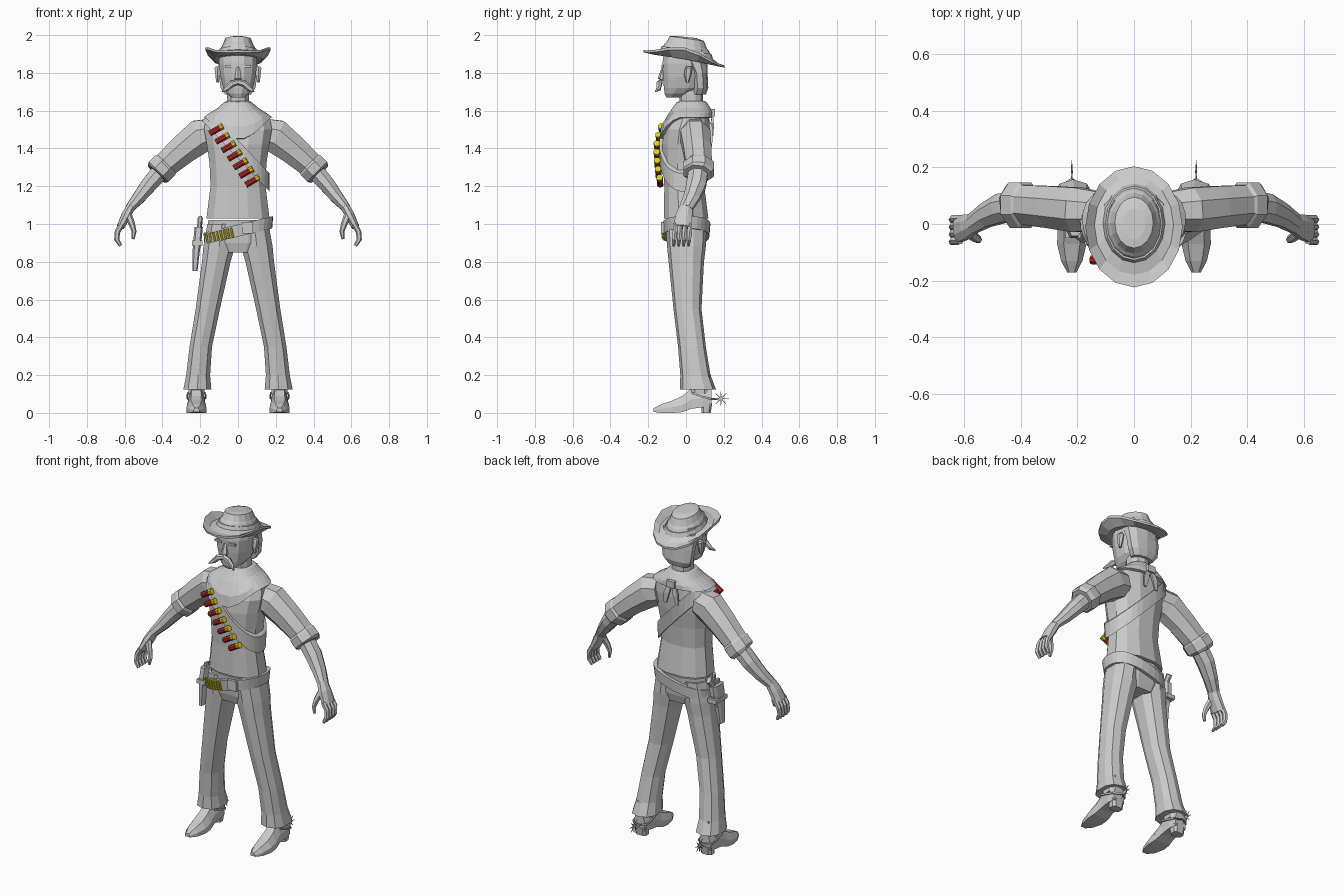
import bpy, bmesh, math
from math import sin, cos, pi
from mathutils import Vector as V


def material(name, r, g, b):
    m = bpy.data.materials.new(name)
    m.diffuse_color = (r, g, b, 1)
    return m


GREY = material("plain grey", .6, .6, .6)
RED = material("shell red", .42, .02, .02)
YELLOW = material("brass yellow", .72, .62, .01)


def loft(name, rings, mat=GREY, mirror=False, caps=True, loop=False):
    """Skin a list of point rings; optionally add the mirrored twin."""
    bm = bmesh.new()
    for s in ((1, -1) if mirror else (1,)):
        vs = [[bm.verts.new((p[0] * s, p[1], p[2])) for p in r] for r in rings]
        pairs = list(zip(vs, vs[1:])) + ([(vs[-1], vs[0])] if loop else [])
        for a, b in pairs:
            for i in range(len(a)):
                j = (i + 1) % len(a)
                bm.faces.new((a[i], a[j], b[j], b[i]))
        if caps and not loop:
            bm.faces.new(vs[0])
            bm.faces.new(vs[-1])
    bmesh.ops.recalc_face_normals(bm, faces=bm.faces)
    me = bpy.data.meshes.new(name)
    bm.to_mesh(me)
    bm.free()
    me.materials.append(mat)
    ob = bpy.data.objects.new(name, me)
    bpy.context.collection.objects.link(ob)
    return ob


def sgn_pow(c, e):
    return math.copysign(abs(c) ** e, c)


def oval(z, rx, y0, y1, cx=0, n=12, e=.85):
    """Horizontal rounded ring between depths y0 and y1."""
    return [(cx + rx * sgn_pow(cos(a), e), (y0 + y1) / 2 + (y1 - y0) / 2 * sgn_pow(sin(a), e), z)
            for a in (2 * pi * (i + .5) / n for i in range(n))]


def tube(name, pts, radii, n=8, **kw):
    """Tube through points; radii are (depth, height) pairs."""
    pts, rings = [V(p) for p in pts], []
    for i, p in enumerate(pts):
        d = (pts[min(i + 1, len(pts) - 1)] - pts[max(i - 1, 0)]).normalized()
        u = V((0, 1, 0)) if abs(d.y) < .8 else V((1, 0, 0))
        u = (u - d * u.dot(d)).normalized()
        v, (a, b) = d.cross(u), radii[i]
        rings.append([p + u * a * cos(t) + v * b * sin(t)
                      for t in (2 * pi * (k + .5) / n for k in range(n))])
    return loft(name, rings, **kw)


def box(name, c, s, **kw):
    return loft(name, [[(c[0] + x * s[0] / 2, c[1] + y * s[1] / 2, c[2] + z * s[2] / 2)
                        for x, y in ((-1, -1), (1, -1), (1, 1), (-1, 1))] for z in (-1, 1)], **kw)


# Body profile: height, half width, front, back
BODY = [(.85, .13, -.085, .09), (.9, .17, -.1, .105), (1.02, .162, -.112, .115), (1.03, .172, -.12, .122),
        (1.2, .15, -.118, .1), (1.32, .155, -.125, .11), (1.42, .17, -.13, .125), (1.5, .185, -.12, .13),
        (1.56, .175, -.09, .125), (1.6, .11, -.06, .115), (1.63, .06, -.03, .1)]


def surf(a, z, off=0):
    """Point on the body at angle a and height z, pushed out by off."""
    z = min(max(z, BODY[0][0]), BODY[-1][0])
    for p, q in zip(BODY, BODY[1:]):
        if z <= q[0]:
            t = (z - p[0]) / (q[0] - p[0])
            rx, y0, y1 = (p[k] + t * (q[k] - p[k]) for k in (1, 2, 3))
            break
    return V(((rx + off) * sgn_pow(cos(a), .85),
              (y0 + y1) / 2 + ((y1 - y0) / 2 + off) * sgn_pow(sin(a), .85), z))


def front(x, z, off):
    """Point on the front of the body at a given x."""
    return min((surf(-pi * k / 200, z, off) for k in range(201)), key=lambda p: abs(p.x - x))


def band(name, z0, slope, half, off, n=32):
    """Tilted strap hugging the body."""
    rings = []
    for i in range(n):
        a = 2 * pi * i / n
        ring = []
        for dz, o in ((-half, -.01), (-half, off), (half, off), (half, -.01)):
            z = z0
            for _ in range(30):
                z = .5 * z + .5 * min(1.6, z0 + dz + slope * surf(a, z, o).x)
            ring.append(surf(a, z, o))
        rings.append(ring)
    return loft(name, rings, loop=True)


# Torso, hips and trousers
loft("shirt", [oval(*r) for r in BODY[3:]])
loft("hips", [oval(*r) for r in BODY[:3]])
loft("trousers", [oval(z, r, f, b, c, 10) for z, c, r, f, b in (
    (1.0, .085, .08, -.108, .11), (.88, .1, .087, -.1, .105), (.8, .115, .079, -.092, .095),
    (.55, .16, .067, -.066, .082), (.35, .197, .062, -.042, .105), (.2, .211, .066, -.03, .13),
    (.125, .215, .077, -.032, .158))], mirror=True)

# Sleeves, cuffs, forearms and hands
tube("sleeve", [(.13, .045, 1.48), (.2, .05, 1.465), (.29, .06, 1.395), (.41, .07, 1.29)],
     [(.075, .085), (.085, .098), (.08, .085), (.074, .07)], mirror=True)
tube("cuff", [(.375, .067, 1.32), (.385, .067, 1.31), (.42, .067, 1.275), (.43, .065, 1.265)],
     [(.074, .072), (.087, .08), (.087, .08), (.074, .068)], mirror=True)
tube("forearm", [(.4, .068, 1.29), (.47, .055, 1.21), (.525, .03, 1.14), (.572, .0, 1.085)],
     [(.055, .052), (.056, .046), (.046, .037), (.038, .026)], mirror=True)
tube("palm", [(.565, .003, 1.095), (.592, -.01, 1.045), (.622, -.018, .985)],
     [(.036, .025), (.047, .028), (.052, .022)], mirror=True)
for i in range(4):
    y = -.058 + i * .026
    tube("finger", [(.615, y, 1.0), (.638, y, .96), (.642, y - .005, .918), (.622, y - .008, .885)],
         [(.014, .015), (.014, .015), (.013, .014), (.009, .009)], n=6, mirror=True)
tube("thumb", [(.582, -.03, 1.05), (.562, -.048, 1.0), (.55, -.055, .96), (.556, -.058, .92)],
     [(.02, .02), (.017, .017), (.014, .013), (.008, .008)], n=6, mirror=True)

# Boots with heels and shafts
loft("boot_foot", [[(.22 + w * x, y, lo + (hi - lo) * h) for x, h in
                    ((-1, 0), (1, 0), (1, .45), (.55, 1), (-.55, 1), (-1, .45))] for y, w, lo, hi in (
    (-.172, .016, .005, .025), (-.13, .038, 0, .046), (-.07, .052, 0, .066), (-.02, .05, .004, .09),
    (.03, .043, .022, .13), (.09, .045, .03, .14), (.135, .036, .035, .14))], mirror=True)
loft("boot_heel", [oval(z, r, .08, b, .22, 8, .6) for z, r, b in
                   ((0, .036, .132), (.05, .042, .14))], mirror=True)
loft("boot_shaft", [oval(z, .046, .015, .13, .22, 8) for z in (.1, .2)], mirror=True)

# Spurs
for s in (-1, 1):
    tube("spur_yoke", [(.22 + s * .046, .03, .105), (.22 + s * .05, .09, .085), (.22 + s * .045, .13, .075),
                       (.22, .16, .072), (.22, .185, .075)],
         [(.005, .007)] * 5, n=4, mirror=True)
for i in range(8):
    a = 2 * pi * i / 8
    tube("spur_spike", [(.22, .185, .075), (.22, .185 + .042 * cos(a), .075 + .042 * sin(a))],
         [(.005, .005), (.001, .001)], n=4, mirror=True)

# Neck, head and face
loft("neck", [oval(z, .06, -.035, .09, n=10) for z in (1.57, 1.74)])
loft("head", [oval(z, r, f, b) for z, r, f, b in (
    (1.67, .035, -.105, -.03), (1.69, .06, -.115, .03), (1.72, .08, -.12, .085), (1.78, .096, -.125, .1),
    (1.85, .104, -.128, .105), (1.92, .1, -.12, .108))])
loft("hair", [oval(z, r, f, b, n=10) for z, r, f, b in (
    (1.685, .07, .03, .105), (1.72, .096, .035, .118), (1.8, .108, .03, .114), (1.89, .11, -.03, .115))])
loft("nose", [oval(z, r, f, -.1, n=6) for z, r, f in
              ((1.76, .016, -.13), (1.77, .02, -.15), (1.83, .01, -.128))])
loft("ear", [oval(z, r, f, b, .108, 6) for z, r, f, b in (
    (1.75, .008, -.0, .015), (1.79, .014, -.01, .03), (1.825, .018, -.005, .035), (1.835, .01, .0, .03))],
    mirror=True)
tube("moustache", [(0, -.135, 1.752), (.035, -.142, 1.742), (.062, -.145, 1.715), (.085, -.163, 1.7)],
     [(.014, .014), (.016, .018), (.012, .014), (.003, .003)], n=6, mirror=True)
for s in (-1, 1):
    box("brow", (s * .045, -.124, 1.835), (.045, .012, .012))


# Hat: crown and curled brim in one skin
def hat_ring(rx, ry, cy, z, tilt, curl, n=16):
    return [(rx * cos(a), cy + ry * sin(a), z + tilt * (cy + ry * sin(a)) + curl * cos(a) ** 4)
            for a in (2 * pi * i / n for i in range(n))]


loft("hat", [hat_ring(*r) for r in (
    (.04, .055, .0, 1.99, -.1, 0), (.068, .09, .005, 1.982, -.14, 0), (.083, .108, .003, 1.945, -.15, 0),
    (.09, .118, .003, 1.935, -.15, 0), (.106, .136, .003, 1.9, -.17, 0), (.14, .175, -.005, 1.882, -.18, .01),
    (.172, .214, -.01, 1.878, -.19, .055), (.172, .214, -.01, 1.866, -.19, .052),
    (.13, .165, -.005, 1.866, -.18, .005), (.09, .115, .003, 1.872, -.17, 0))])
loft("hat_band", [hat_ring(*r) for r in (
    (.11, .14, .003, 1.9, -.17, 0), (.101, .131, .003, 1.922, -.16, 0))])

# Neckerchief with a point at the front and a knot behind
N = 24
ANG = [2 * pi * (i + .5) / N for i in range(N)]
scarf = [[surf(a, zt - drop * max(0, -sin(a)) ** 4, off) for a in ANG] for zt, drop, off in (
    (1.56, .115, -.005), (1.565, .115, .016), (1.59, .075, .022), (1.615, .03, .022))]
scarf += [oval(1.645, .075, -.05, .11, n=N), oval(1.65, .06, -.035, .1, n=N)]
loft("neckerchief", scarf)
box("neckerchief_knot", (0, .135, 1.59), (.05, .035, .04))
tube("neckerchief_tail", [(.01, .135, 1.59), (.03, .142, 1.53), (.04, .142, 1.47)],
     [(.008, .015), (.008, .024), (.005, .012)], n=4, mirror=True)

# Bandolier with shells
band("bandolier", 1.395, -1.05, .048, .014)
axis = V((.86, -.05, .5)).normalized()
for i in range(7):
    t = i / 6
    p = front(-.118 + .19 * t, 1.497 - .272 * t, .026)
    tube("shell_case", [p - axis * .036, p + axis * .026], [(.017, .017)] * 2, mat=RED)
    tube("shell_cap", [p + axis * .026, p + axis * .044], [(.018, .018)] * 2, mat=YELLOW)

# Gun belt, buckle, cartridges
band("gun_belt", .965, .24, .032, .016)
box("belt_buckle", front(.05, .98, .018), (.06, .016, .06))
for i in range(8):
    x = -.165 + i * .019
    p = front(x, .962 + .24 * x, .02)
    tube("cartridge", [p - V((-.006, 0, .026)), p + V((-.006, 0, .026))], [(.006, .006)] * 2, n=6, mat=YELLOW)

# Holster and revolver grip
loft("holster", [oval(z, r, f, b, c, 8, .6) for z, c, r, f, b in (
    (.75, -.228, .014, -.04, .01), (.85, -.222, .02, -.045, .025), (.93, -.213, .023, -.05, .055),
    (.985, -.208, .023, -.045, .06))])
box("holster_loop", (-.215, .005, .9), (.056, .11, .025))
tube("revolver_grip", [(-.205, .02, .96), (-.203, .035, .995), (-.2, .065, 1.03)],
     [(.02, .013), (.02, .013), (.022, .014)], n=6)
box("revolver_hammer", (-.205, -.01, .995), (.014, .03, .03))
